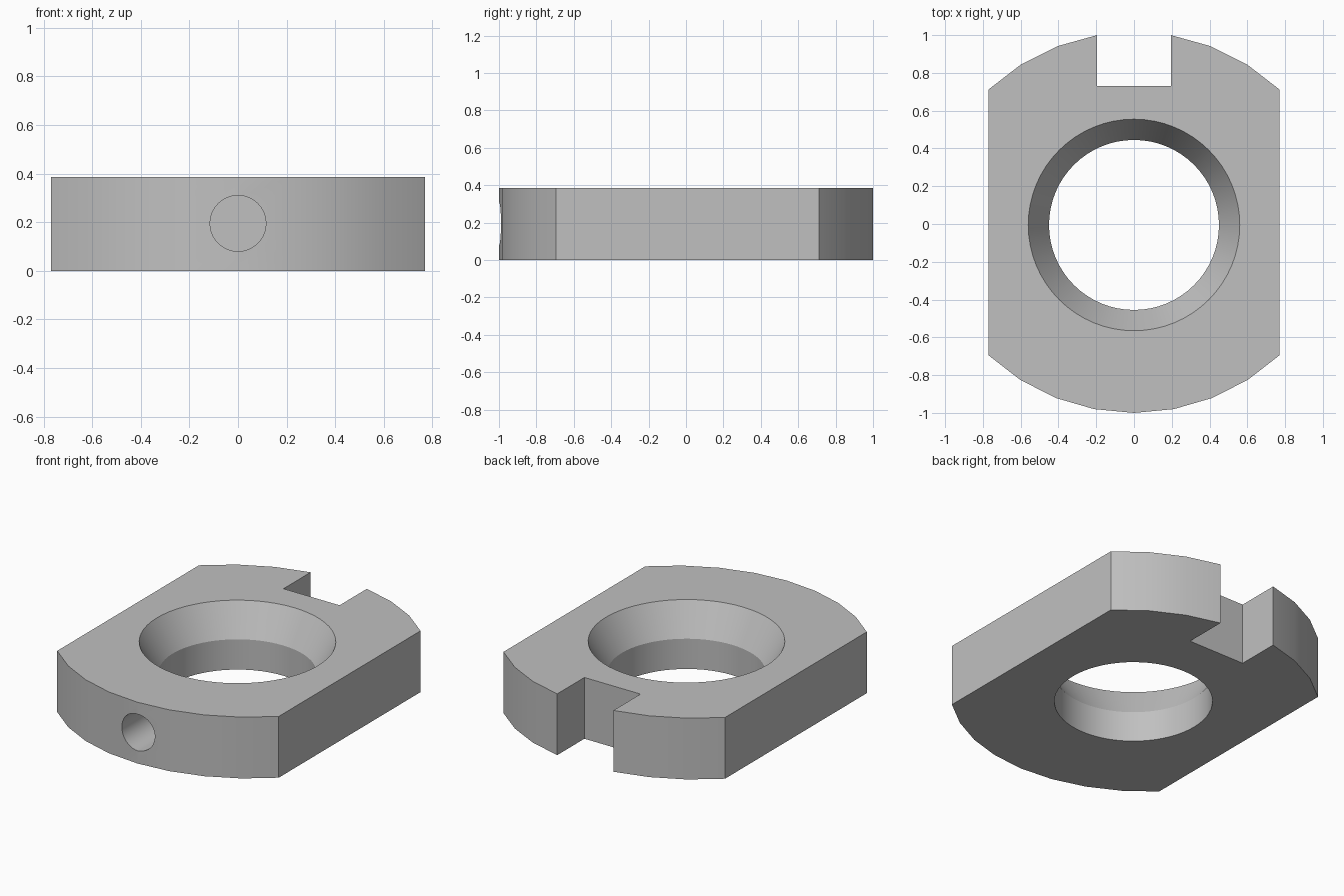
import bpy, bmesh, math

cube = bpy.data.objects.get("Cube")
if cube:
    bpy.data.objects.remove(cube, do_unlink=True)

HALF_W, HEIGHT, RADIUS = 0.77, 0.385, 1.125
SLOT_HALF, SLOT_FLOOR = 0.195, 0.73
BORE_Y = -0.005

steel = bpy.data.materials.new("plain_grey")
steel.use_nodes = True
grey = (0.53, 0.53, 0.53, 1)
steel.diffuse_color = grey
steel.node_tree.nodes["Principled BSDF"].inputs["Base Color"].default_value = grey


def make_object(name, bm):
    bmesh.ops.recalc_face_normals(bm, faces=bm.faces)
    mesh = bpy.data.meshes.new(name)
    bm.to_mesh(mesh)
    bm.free()
    mesh.materials.append(steel)
    obj = bpy.data.objects.new(name, mesh)
    bpy.context.collection.objects.link(obj)
    return obj


def arc(x0, x1, centre_y, side, steps):
    """Points on a shallow arc, evenly spaced by angle."""
    a0, a1 = math.asin(x0 / RADIUS), math.asin(x1 / RADIUS)
    angles = [a0 + (a1 - a0) * i / steps for i in range(steps + 1)]
    return [(RADIUS * math.sin(a), centre_y + side * RADIUS * math.cos(a)) for a in angles]


def turned(name, profile, steps):
    """Solid of revolution about z from (radius, z) pairs."""
    bm = bmesh.new()
    rings = []
    for r, z in profile:
        rings.append([bm.verts.new((r * math.cos(2 * math.pi * i / steps),
                                    r * math.sin(2 * math.pi * i / steps), z))
                      for i in range(steps)])
    for low, high in zip(rings, rings[1:]):
        for i in range(steps):
            j = (i + 1) % steps
            bm.faces.new((low[i], low[j], high[j], high[i]))
    bm.faces.new(rings[0])
    bm.faces.new(rings[-1])
    return make_object(name, bm)


# Plate outline: bowed front, straight sides, bowed back with a slot
front = arc(-HALF_W, HALF_W, 0.125, -1, 8)
back_right = arc(HALF_W, SLOT_HALF, -0.108, 1, 3)
slot = [(SLOT_HALF, SLOT_FLOOR), (-SLOT_HALF, SLOT_FLOOR)]
back_left = [(-x, y) for x, y in reversed(back_right)]
bm = bmesh.new()
base = bm.faces.new([bm.verts.new((x, y, 0)) for x, y in front + back_right + slot + back_left])
top = bmesh.ops.extrude_face_region(bm, geom=[base])
bmesh.ops.translate(bm, vec=(0, 0, HEIGHT),
                    verts=[v for v in top["geom"] if isinstance(v, bmesh.types.BMVert)])
plate = make_object("slotted_plate", bm)

# Countersunk through bore
slope = (0.56 - 0.45) / (HEIGHT - 0.19)
bore = turned("bore_cutter", [(0.45, -0.1), (0.45, 0.19), (0.56 + slope * 0.1, HEIGHT + 0.1)], 64)
bore.location.y = BORE_Y

# Blind pin hole in the front
pin = turned("pin_hole_cutter", [(0.115, 0), (0.115, 0.6)], 40)
pin.rotation_euler.x = math.pi / 2
pin.location = (0, -0.65, 0.195)

for cutter in (bore, pin):
    cutter.hide_render = True
    cut = plate.modifiers.new(cutter.name, "BOOLEAN")
    cut.operation = "DIFFERENCE"
    cut.solver = "EXACT"
    cut.object = cutter

bpy.ops.object.select_all(action="DESELECT")
plate.select_set(True)
bpy.context.view_layer.objects.active = plate
for cut in list(plate.modifiers):
    bpy.ops.object.modifier_apply(modifier=cut.name)
for cutter in (bore, pin):
    bpy.data.objects.remove(cutter, do_unlink=True)
bpy.ops.object.shade_smooth_by_angle(angle=math.radians(25))
